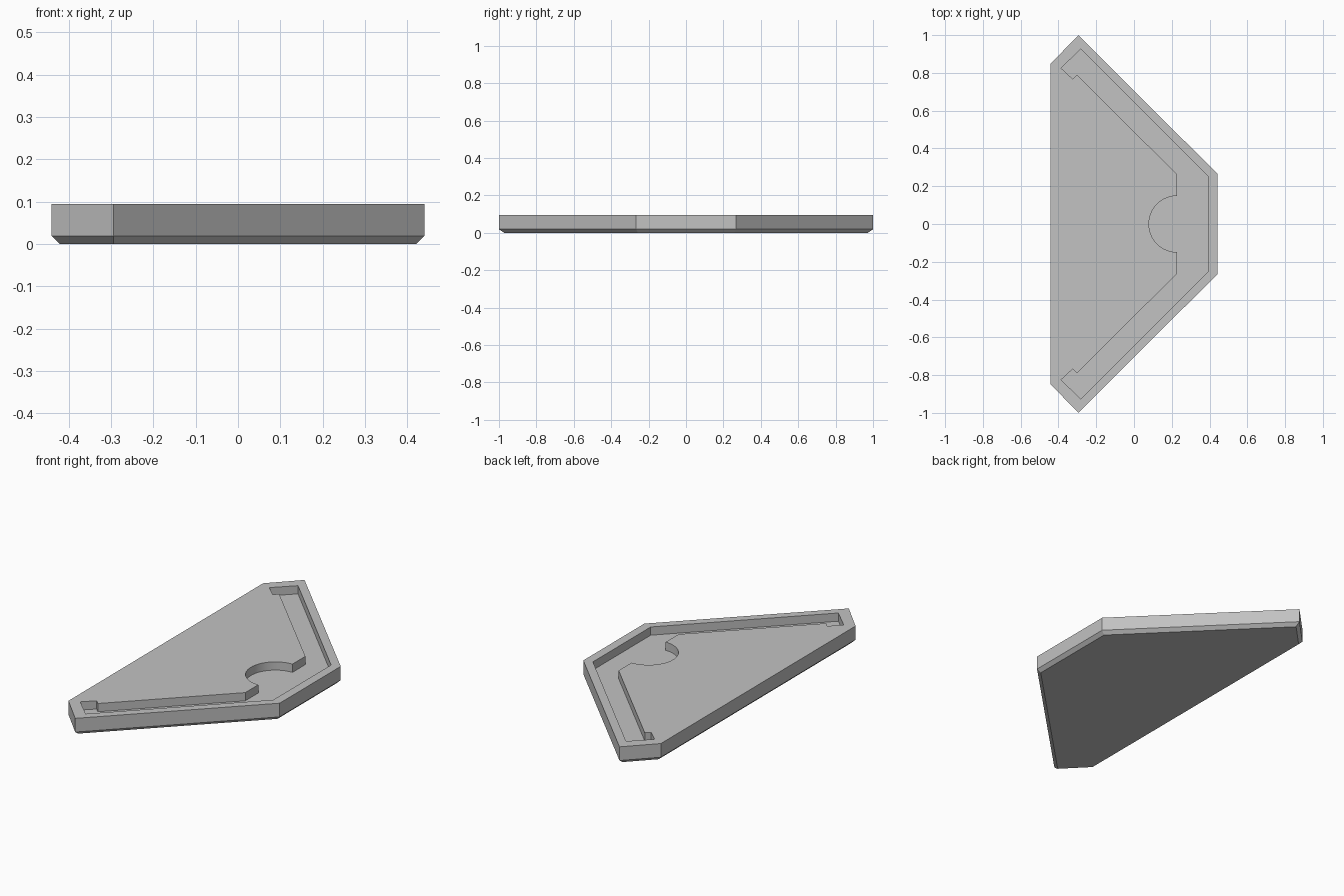
import bpy
import bmesh
import math
from mathutils import Vector

cube = bpy.data.objects.get("Cube")
if cube:
    bpy.data.objects.remove(cube, do_unlink=True)

HEIGHT = 0.0945
CHAMFER = 0.019
FLOOR = 0.049

grey = bpy.data.materials.new("plain grey")
grey.use_nodes = True
colour = (0.54, 0.54, 0.54, 1)
grey.diffuse_color = colour
grey.node_tree.nodes["Principled BSDF"].inputs["Base Color"].default_value = colour


def mirrored(half):
    """Complete an outline given for +y with its reflection in -y."""
    return [Vector(p) for p in half] + [Vector((x, -y)) for x, y in reversed(half)]


def inset(points, distance):
    """Move every side of a counter-clockwise convex outline inwards."""
    result = []
    for i, p in enumerate(points):
        a = (p - points[i - 1]).normalized()
        b = (points[(i + 1) % len(points)] - p).normalized()
        na, nb = Vector((-a.y, a.x)), Vector((-b.y, b.x))
        result.append(p + (na + nb) * distance / (1 + na.dot(nb)))
    return result


def ring(bm, points, z):
    return [bm.verts.new((p.x, p.y, z)) for p in points]


def bridge(bm, lower, upper):
    """Join two matching rings with a wall of quads."""
    n = len(lower)
    return [bm.faces.new((lower[i], lower[(i + 1) % n], upper[(i + 1) % n], upper[i]))
            for i in range(n)]


# Outer outline, and the pocket outline with its half-round bay
outer = mirrored([(0.441, 0.266), (-0.294, 1.0), (-0.441, 0.849)])
bay_x, bay_r, steps = 0.228, 0.149, 16
bay = [(bay_x - bay_r * math.sin(t), bay_r * math.cos(t))
       for t in (math.pi / 2 * i / steps for i in range(steps))]
pocket = mirrored([(0.392, 0.252), (-0.282, 0.926), (-0.386, 0.825), (-0.325, 0.768),
                   (-0.302, 0.791), (bay_x, 0.262)] + bay + [(bay_x - bay_r, 0.001)])

bm = bmesh.new()

# Chamfered underside and outer walls
base = ring(bm, inset(outer, CHAMFER), 0)
belt = ring(bm, outer, CHAMFER)
rim = ring(bm, outer, HEIGHT)
bm.faces.new(base)
bridge(bm, base, belt)
bridge(bm, belt, rim)

# Pocket floor and walls
floor = ring(bm, pocket, FLOOR)
lip = ring(bm, pocket, HEIGHT)
bm.faces.new(floor)
bridge(bm, floor, lip)

# Top surface around the pocket
edges = [bm.edges.get((loop[i - 1], loop[i])) for loop in (rim, lip) for i in range(len(loop))]
bmesh.ops.triangle_fill(bm, edges=edges, use_beauty=True, normal=(0, 0, 1))
bmesh.ops.recalc_face_normals(bm, faces=bm.faces[:])

mesh = bpy.data.meshes.new("recessed_plate")
bm.to_mesh(mesh)
bm.free()
mesh.materials.append(grey)
plate = bpy.data.objects.new("recessed_plate", mesh)
bpy.context.collection.objects.link(plate)

# Smooth round bay, crisp corners
bpy.ops.object.select_all(action="DESELECT")
plate.select_set(True)
bpy.context.view_layer.objects.active = plate
bpy.ops.object.shade_smooth_by_angle(angle=math.radians(25))
